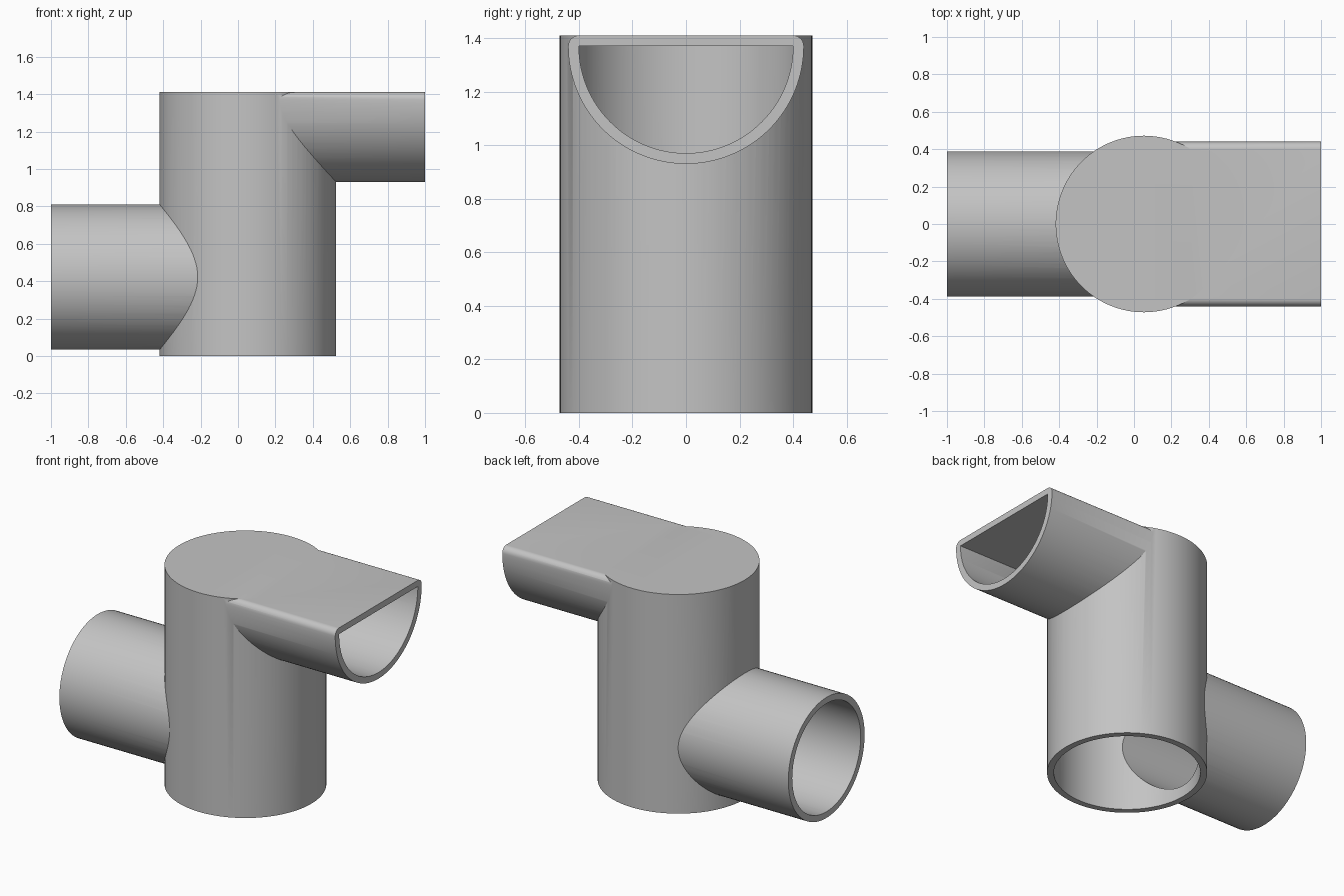
import bpy, math
from mathutils import Vector

if "Cube" in bpy.data.objects:
    bpy.data.objects.remove(bpy.data.objects["Cube"])

WALL = 0.04
BODY_X, BODY_R, TOP = 0.053, 0.472, 1.41
INLET_R, INLET_Z = 0.388, 0.422
OUTLET_R = 0.40

grey = bpy.data.materials.new("plain grey")
grey.use_nodes = True
color = (0.55, 0.55, 0.55, 1)
grey.diffuse_color = color
grey.node_tree.nodes["Principled BSDF"].inputs["Base Color"].default_value = color


def arc(cx, cy, r, start, end, n):
    """Points along an arc, angles in degrees."""
    angles = [math.radians(start + (end - start) * i / n) for i in range(n + 1)]
    return [(cx + r * math.cos(a), cy + r * math.sin(a)) for a in angles]


def circle(cx, cy, r, n=96):
    return arc(cx, cy, r, 0, 360, n)[:-1]


def prism(name, profile, start, end, axis):
    """Extrude a closed counter-clockwise profile along x or z."""
    def place(p, d):
        return Vector((d, *p)) if axis == "x" else Vector((*p, d))
    n = len(profile)
    verts = [place(p, d) for d in (start, end) for p in profile]
    faces = [tuple(reversed(range(n))), tuple(range(n, 2 * n))]
    faces += [(i, (i + 1) % n, (i + 1) % n + n, i + n) for i in range(n)]
    mesh = bpy.data.meshes.new(name)
    mesh.from_pydata(verts, [], faces)
    mesh.materials.append(grey)
    obj = bpy.data.objects.new(name, mesh)
    bpy.context.collection.objects.link(obj)
    return obj


def combine(target, tool, operation):
    mod = target.modifiers.new(operation.lower(), "BOOLEAN")
    mod.operation, mod.object, mod.solver = operation, tool, "EXACT"
    bpy.context.view_layer.objects.active = target
    bpy.ops.object.modifier_apply(modifier=mod.name)
    bpy.data.objects.remove(tool)


# Half-round outlet profiles: sharp inside, rounded upper corners outside
rim = TOP - WALL
outlet_inner = arc(0, rim, OUTLET_R, 180, 360, 64)
outlet_outer = (arc(0, rim, OUTLET_R + WALL, 180, 360, 64)
                + arc(OUTLET_R, rim, WALL, 0, 90, 8)[1:]
                + arc(-OUTLET_R, rim, WALL, 90, 180, 8)[:-1])

# Outer shell: upright body, round inlet on the right, half-round outlet on the left
fitting = prism("pipe_fitting", circle(BODY_X, 0, BODY_R), 0, TOP, "z")
combine(fitting, prism("inlet", circle(0, INLET_Z, INLET_R), -1, BODY_X, "x"), "UNION")
combine(fitting, prism("outlet", outlet_outer, BODY_X, 1, "x"), "UNION")

# Hollow: body open at the bottom, closed at the top, joined with both bores
bore = prism("body_bore", circle(BODY_X, 0, BODY_R - WALL), -0.1, rim, "z")
combine(bore, prism("inlet_bore", circle(0, INLET_Z, INLET_R - WALL), -1.1, BODY_X, "x"), "UNION")
combine(bore, prism("outlet_bore", outlet_inner, BODY_X, 1.1, "x"), "UNION")
combine(fitting, bore, "DIFFERENCE")

# Smooth the round walls, keep the rims sharp
bpy.ops.object.select_all(action="DESELECT")
fitting.select_set(True)
bpy.context.view_layer.objects.active = fitting
bpy.ops.object.shade_smooth_by_angle(angle=math.radians(30))
